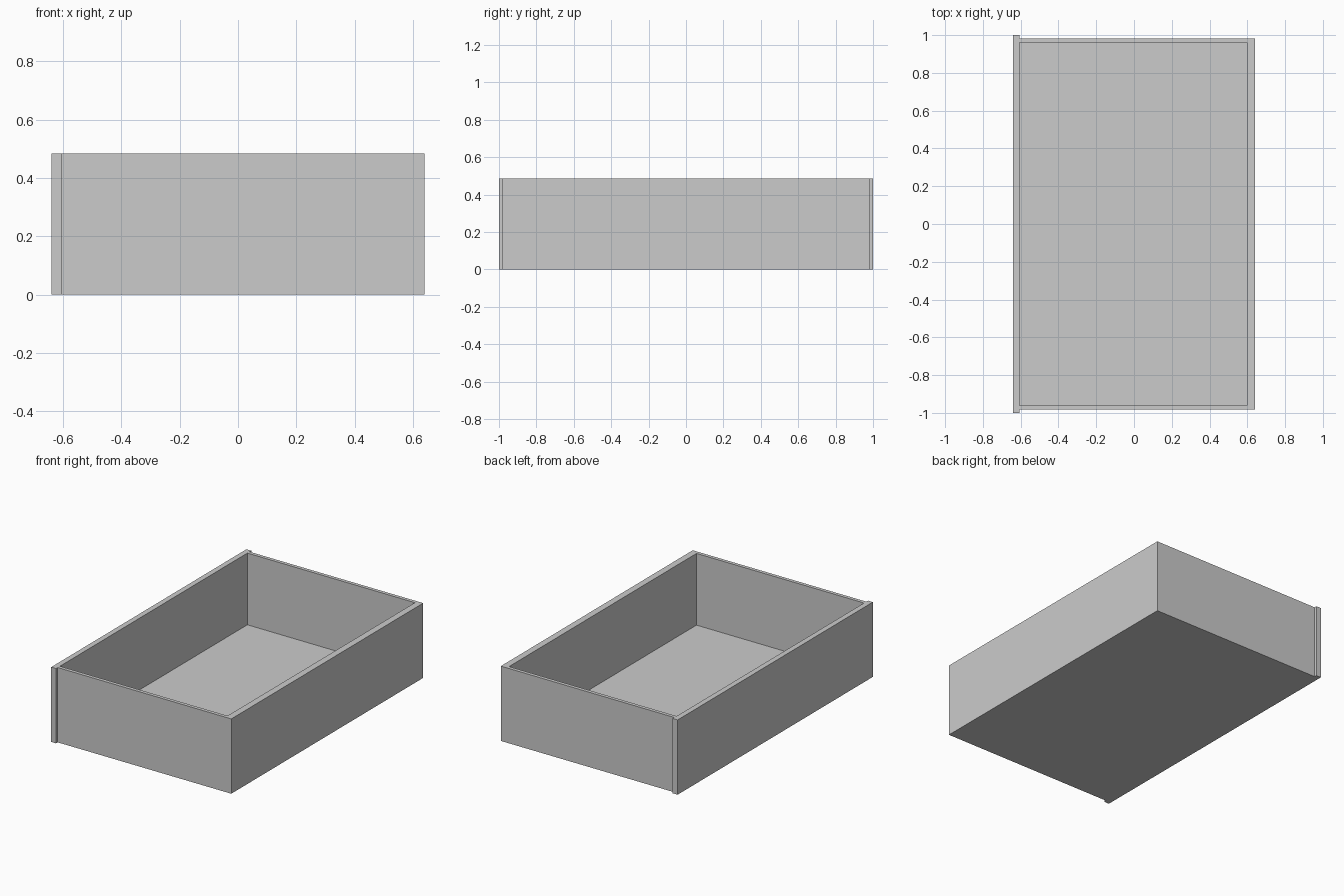
import bpy

if "Cube" in bpy.data.objects:
    bpy.data.objects.remove(bpy.data.objects["Cube"])

HEIGHT = 0.485
FLOOR = 0.02


def box(name, x, y, z):
    """Box spanning the given (min, max) ranges."""
    bpy.ops.mesh.primitive_cube_add(size=1)
    ob = bpy.context.object
    ob.name = ob.data.name = name
    spans = (x, y, z)
    for v in ob.data.vertices:
        v.co = [lo + (c + 0.5) * (hi - lo) for c, (lo, hi) in zip(v.co, spans)]
    ob.location = (0, 0, 0)
    return ob


X0, X1 = -0.64, 0.64         # overall length of the drawer
FACE_IN, BACK_IN = -0.605, 0.597
SIDE_OUT, SIDE_IN = 0.983, 0.96

# Wide face panel, overhanging the sides slightly
box("drawer_face", (X0, FACE_IN), (-1, 1), (0, HEIGHT))

# Opposite end panel
box("drawer_back", (BACK_IN, X1), (-SIDE_OUT, SIDE_OUT), (0, HEIGHT))

# Two thin side panels
for name, s in (("side_near", -1), ("side_far", 1)):
    y = sorted((s * SIDE_IN, s * SIDE_OUT))
    box(name, (FACE_IN, BACK_IN), y, (0, HEIGHT))

# Bottom board between the panels
box("drawer_bottom", (FACE_IN, BACK_IN), (-SIDE_IN, SIDE_IN), (0, FLOOR))
